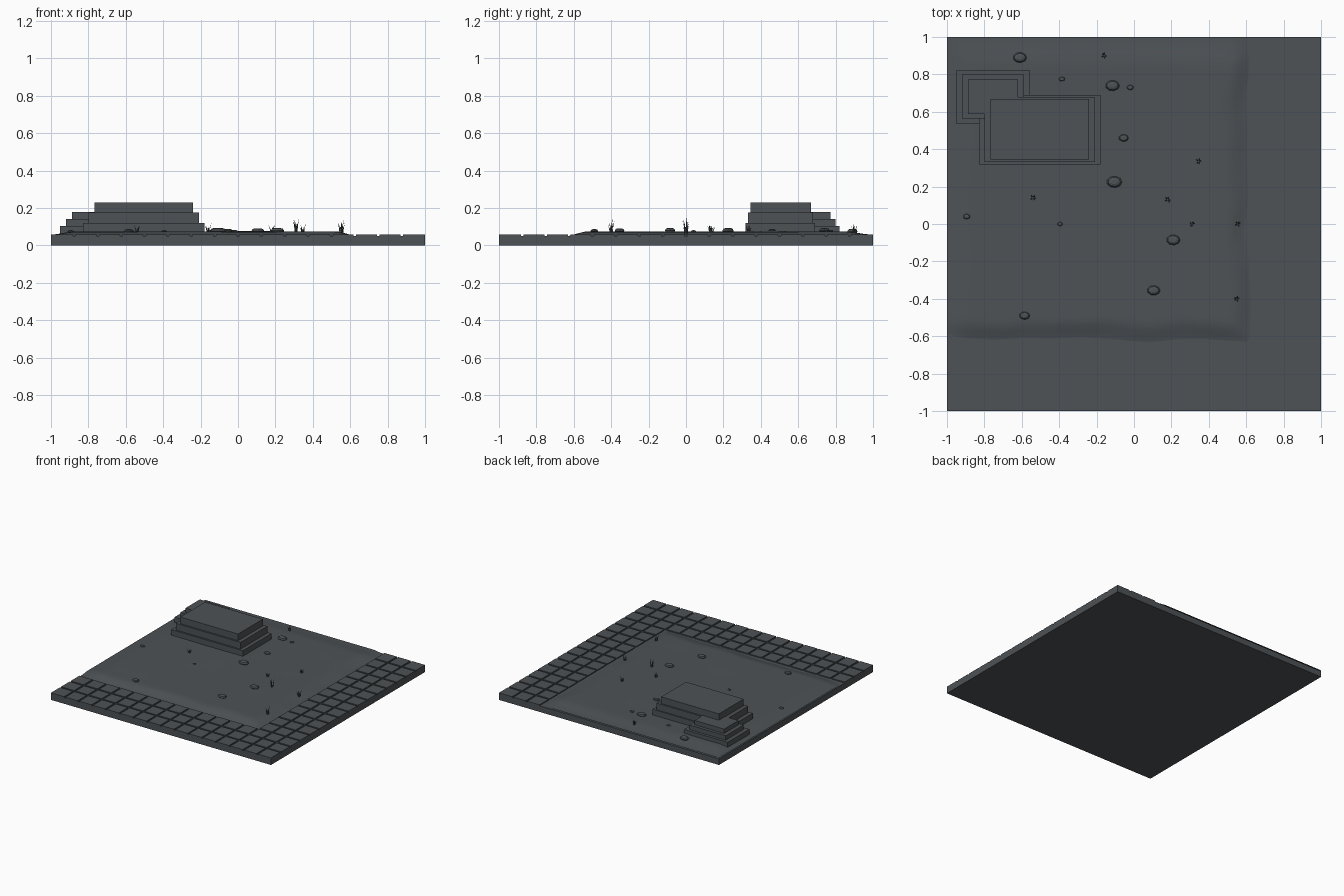
import bpy, bmesh, math, random
from mathutils import Matrix, Vector, noise

if "Cube" in bpy.data.objects:
    bpy.data.objects.remove(bpy.data.objects["Cube"])

random.seed(4)
stone = bpy.data.materials.new("dark_slate")
stone.diffuse_color = (0.075, 0.085, 0.093, 1)
stone.use_nodes = True
stone.node_tree.nodes["Principled BSDF"].inputs["Base Color"].default_value = stone.diffuse_color


def finish(name, bm, smooth=False):
    me = bpy.data.meshes.new(name)
    bmesh.ops.recalc_face_normals(bm, faces=bm.faces)
    bm.to_mesh(me)
    bm.free()
    me.materials.append(stone)
    ob = bpy.data.objects.new(name, me)
    bpy.context.collection.objects.link(ob)
    if smooth:
        bpy.context.view_layer.objects.active = ob
        ob.select_set(True)
        bpy.ops.object.shade_smooth_by_angle(angle=math.radians(35))
        ob.select_set(False)
    return ob


def box(bm, x0, x1, y0, y1, z0, z1):
    m = Matrix.Translation(((x0 + x1) / 2, (y0 + y1) / 2, (z0 + z1) / 2))
    bmesh.ops.create_cube(bm, size=1, matrix=m @ Matrix.Diagonal((x1 - x0, y1 - y0, z1 - z0, 1)))


def ramp(t):
    t = max(0.0, min(1.0, t))
    return t * t * (3 - 2 * t)


# Ground height: a low dirt mound with a wavy edge next to the paving
def ground(x, y):
    wob = 0.03 * noise.noise(Vector((x * 4, y * 4, 1.7)))
    right = (0.64 + wob - x) / 0.13
    front = (y + 0.65 + wob) / 0.13
    rise = ramp(min(right, front, 1.0))
    back = min(ramp((x + 1) / 0.13), ramp((1 - y) / 0.16))
    bump = 0.003 * noise.noise(Vector((x * 3, y * 3, 0)))
    z = 0.046 + rise * (0.012 + back * (0.016 + bump))
    return z


# Base slab
bm = bmesh.new()
box(bm, -1, 1, -1, 1, 0, 0.05)
finish("base_slab", bm)

# Square paving along the right and front borders
bm = bmesh.new()
pitch, gap = 0.125, 0.007
for i in range(16):
    for j in range(16):
        if i < 13 and j > 2:
            continue
        x, y = -1 + i * pitch, -1 + j * pitch
        box(bm, x + (gap if i else 0), x + pitch - (gap if i < 15 else 0),
            y + (gap if j else 0), y + pitch - (gap if j < 15 else 0), 0.045, 0.058)
finish("paving_tiles", bm)

# Dirt mound
bm = bmesh.new()
bmesh.ops.create_grid(bm, x_segments=64, y_segments=64, size=0.85)
for v in bm.verts:
    v.co.x -= 0.15
    v.co.y += 0.15
    v.co.z = ground(v.co.x, v.co.y)
finish("dirt_mound", bm, True)

# Stepped platforms: (x0, x1, y0, y1, top)
large = [(-0.83, -0.178, 0.318, 0.69, 0.12),
         (-0.798, -0.209, 0.332, 0.68, 0.175),
         (-0.766, -0.241, 0.345, 0.667, 0.23)]
small = [(-0.953, -0.557, 0.538, 0.82, 0.105),
         (-0.92, -0.589, 0.565, 0.798, 0.142),
         (-0.888, -0.62, 0.587, 0.773, 0.178)]
for name, tiers in (("large_platform", large), ("small_platform", small)):
    z = 0.045
    for n, (x0, x1, y0, y1, top) in enumerate(tiers):
        bm = bmesh.new()
        box(bm, x0, x1, y0, y1, z, top)
        finish(f"{name}_tier_{n + 1}", bm)
        z = top

# Flat rounded stones: (x, y, radius)
stones = [(-0.61, 0.89, 0.037), (-0.385, 0.775, 0.016), (-0.115, 0.74, 0.038),
          (-0.02, 0.73, 0.018), (-0.055, 0.46, 0.026), (-0.105, 0.225, 0.041),
          (-0.895, 0.04, 0.019), (-0.395, 0.0, 0.014), (0.21, -0.085, 0.037),
          (0.105, -0.355, 0.035), (-0.585, -0.49, 0.028)]
for x, y, r in stones:
    bm = bmesh.new()
    rings = []
    for k, h in ((0.8, -0.2), (1.0, 0.12), (0.8, 0.38), (0.42, 0.5)):
        rings.append([bm.verts.new((x + r * k * math.cos(a * math.tau / 9),
                                    y + 0.75 * r * k * math.sin(a * math.tau / 9),
                                    ground(x, y) + r * h)) for a in range(9)])
    for lo, hi in zip(rings, rings[1:]):
        for a in range(9):
            b = (a + 1) % 9
            bm.faces.new((lo[a], lo[b], hi[b], hi[a]))
    bm.faces.new(rings[0][::-1])
    bm.faces.new(rings[-1])
    finish("flat_stone", bm)

# Grass tufts: (x, y, tip height)
tufts = [(-0.54, 0.14, 0.11), (0.18, 0.13, 0.11), (0.31, 0.0, 0.148), (0.345, 0.335, 0.115),
         (0.55, -0.4, 0.138), (-0.16, 0.9, 0.118), (0.555, 0.0, 0.12)]
for x, y, top in tufts:
    bm = bmesh.new()
    z = ground(x, y) - 0.004
    for n in range(5):
        a = n * math.tau / 5 + random.uniform(-0.4, 0.4)
        d = Vector((math.cos(a), math.sin(a), 0))
        side = Vector((-d.y, d.x, 0)) * 0.004
        root = Vector((x, y, z)) + d * 0.004
        h = (top - z) * (1 if n == 0 else random.uniform(0.55, 0.95))
        mid = root + d * 0.005 + Vector((0, 0, h * 0.55))
        tip = bm.verts.new(root + d * 0.014 + Vector((0, 0, h)))
        low = [bm.verts.new(root + o) for o in (side, -side, d * 0.004)]
        up = [bm.verts.new(mid + o * 0.7) for o in (side, -side, d * 0.004)]
        for i in range(3):
            j = (i + 1) % 3
            bm.faces.new((low[i], low[j], up[j], up[i]))
            bm.faces.new((up[i], up[j], tip))
    finish("grass_tuft", bm)
